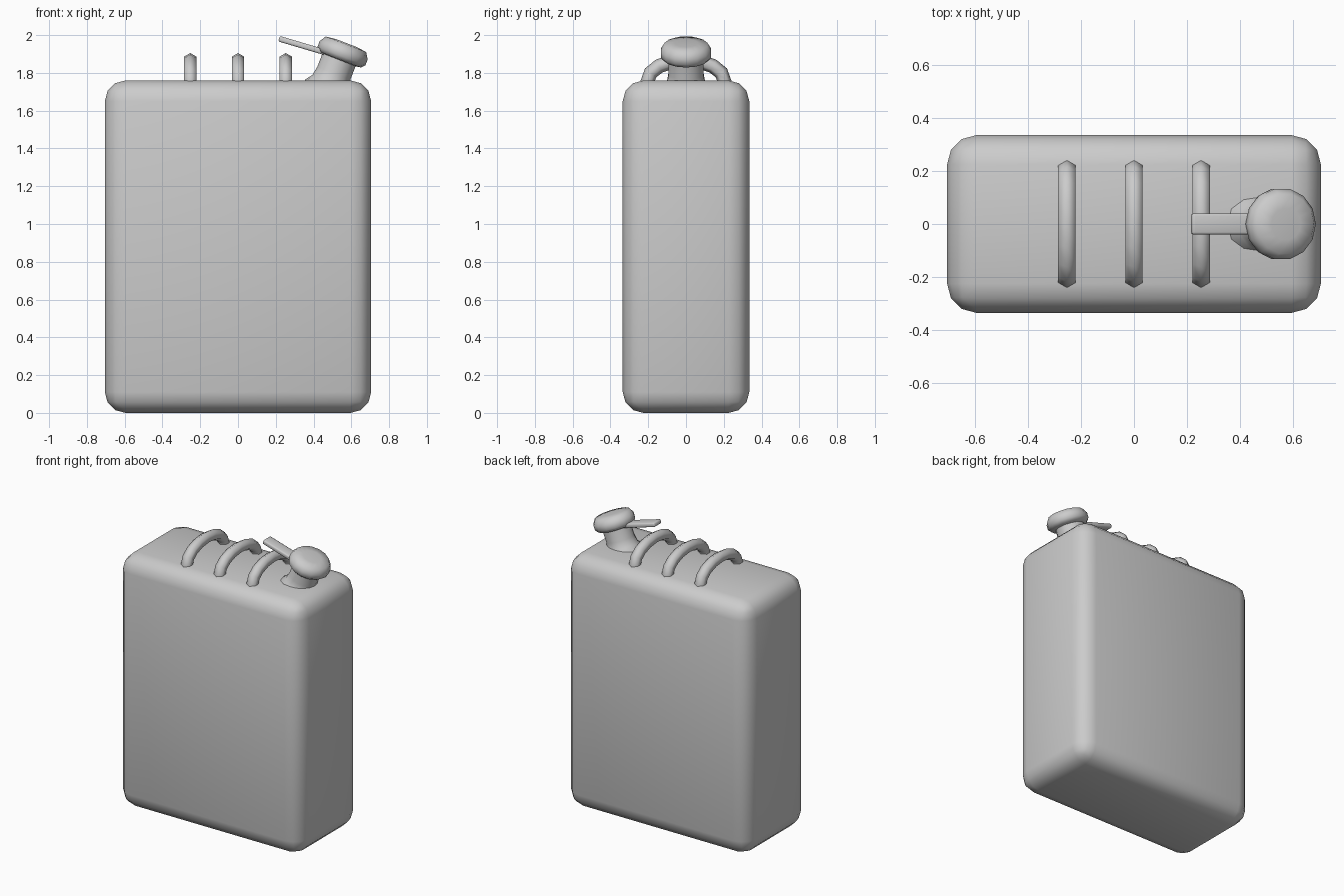
import bpy, bmesh, math
from mathutils import Matrix, Vector

if "Cube" in bpy.data.objects:
    bpy.data.objects.remove(bpy.data.objects["Cube"])


def add_object(name, bm, angle=180):
    bmesh.ops.recalc_face_normals(bm, faces=bm.faces)
    me = bpy.data.meshes.new(name)
    bm.to_mesh(me)
    bm.free()
    ob = bpy.data.objects.new(name, me)
    bpy.context.collection.objects.link(ob)
    bpy.ops.object.select_all(action='DESELECT')
    ob.select_set(True)
    bpy.context.view_layer.objects.active = ob
    bpy.ops.object.shade_smooth_by_angle(angle=math.radians(angle))
    return ob


def skin(bm, rings):
    """Join rings of points into a capped tube."""
    loops = [[bm.verts.new(p) for p in r] for r in rings]
    n = len(loops[0])
    for a, b in zip(loops, loops[1:]):
        for i in range(n):
            j = (i + 1) % n
            bm.faces.new((a[i], a[j], b[j], b[i]))
    bm.faces.new(loops[0])
    bm.faces.new(loops[-1])


def rounded_box(name, size, matrix, radius, segments, angle=180):
    bm = bmesh.new()
    bmesh.ops.create_cube(bm, size=1)
    bmesh.ops.scale(bm, vec=size, verts=bm.verts)
    bmesh.ops.bevel(bm, geom=bm.edges[:], offset=radius, segments=segments,
                    profile=0.5, affect='EDGES')
    bm.transform(matrix)
    return add_object(name, bm, angle)


def lathe(name, profile, matrix, sides=14, angle=50):
    bm = bmesh.new()
    skin(bm, [[(r * math.cos(math.tau * i / sides), r * math.sin(math.tau * i / sides), z)
               for i in range(sides)] for r, z in profile])
    bm.transform(matrix)
    return add_object(name, bm, angle)


# Can body
rounded_box("can_body", (1.41, 0.67, 1.76), Matrix.Translation((0, 0, 0.88)), 0.11, 3)

# Three arched carrying handles with hexagonal section
for k, x in enumerate((-0.253, 0, 0.253)):
    bm = bmesh.new()
    arc = [math.pi * i / 8 for i in range(9)]
    path = [(0.202 * math.cos(a), 1.76 + 0.107 * math.sin(a),
             0.107 * math.cos(a), 0.202 * math.sin(a)) for a in arc]
    path = [(0.202, 1.71, 1, 0)] + path + [(-0.202, 1.71, -1, 0)]
    rings = []
    for y, z, ny, nz in path:
        out = Vector((0, ny, nz)).normalized()
        rings.append([Vector((x, y, z)) + 0.038 * (
            out * math.cos(math.tau * i / 6) + Vector((1, 0, 0)) * math.sin(math.tau * i / 6))
            for i in range(6)])
    skin(bm, rings)
    add_object(f"handle_{k + 1}", bm, 65)

# Tilted spout neck and cap
tilt = Matrix.Translation((0.475, 0, 1.714)) @ Matrix.Rotation(math.radians(21), 4, 'Y')
lathe("spout_neck", [(0.135, -0.06), (0.13, 0.005), (0.103, 0.04), (0.094, 0.09), (0.094, 0.20)], tilt)
lathe("spout_cap", [(0.085, 0.165), (0.118, 0.17), (0.136, 0.19), (0.136, 0.222),
                    (0.115, 0.256), (0.06, 0.263)],
      tilt @ Matrix.Translation((0.005, 0, 0)), angle=60)

# Cap lever running under the cap
lever = Matrix.Translation((0.44, 0, 1.915)) @ Matrix.Rotation(math.radians(16.5), 4, 'Y')
rounded_box("cap_lever", (0.465, 0.08, 0.03), lever, 0.009, 2, 60)
